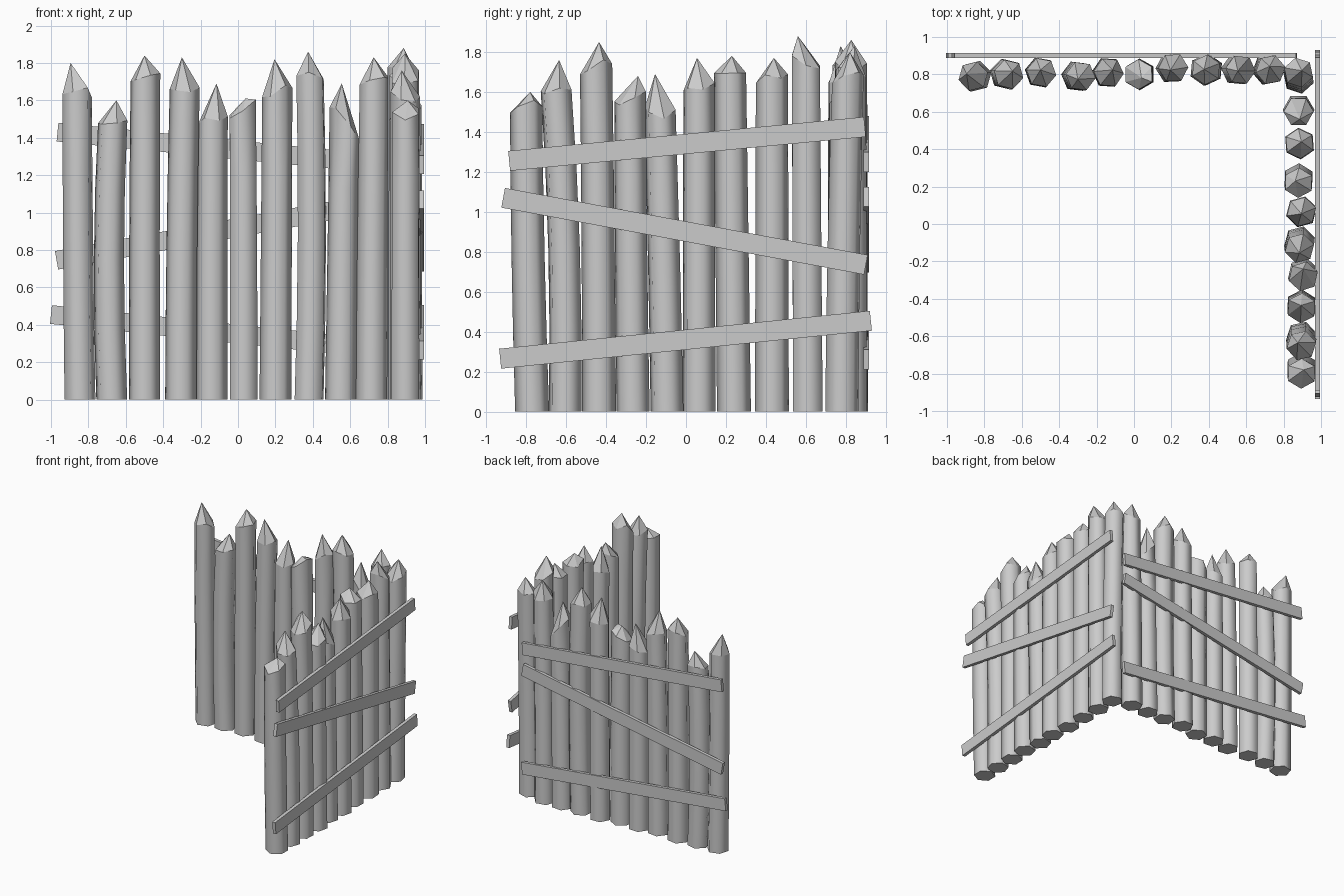
import bpy, bmesh, random
from math import cos, sin, pi
from mathutils import Vector

random.seed(4)
cube = bpy.data.objects.get("Cube")
if cube:
    bpy.data.objects.remove(cube, do_unlink=True)

wood = bpy.data.materials.new("grey_wood")
wood.use_nodes = True
GREY = (0.6, 0.6, 0.6, 1)
wood.diffuse_color = GREY
wood.node_tree.nodes["Principled BSDF"].inputs["Base Color"].default_value = GREY

SIDES = 6
RADIUS = 0.085


def in_back_row(along, across, z):
    return Vector((along, across, z))


def in_side_row(along, across, z):
    return Vector((across, along, z))


def finish(bm, name):
    bmesh.ops.recalc_face_normals(bm, faces=bm.faces)
    mesh = bpy.data.meshes.new(name)
    bm.to_mesh(mesh)
    bm.free()
    mesh.materials.append(wood)
    obj = bpy.data.objects.new(name, mesh)
    bpy.context.collection.objects.link(obj)
    return obj


def post(name, place, base, mid, top, across, low, high, tip, tip_z):
    """Bent hexagonal stake with a slanted shoulder and a hewn point."""
    bm = bmesh.new()
    turn = random.uniform(0, pi / 3)
    rings = []
    for t in (0, 0.25, 0.5, 0.75, 1):
        # quadratic bend through the base, middle and top centres
        centre = (base * (1 - t) * (1 - 2 * t) + mid * 4 * t * (1 - t)
                  + top * t * (2 * t - 1))
        radius = RADIUS * (1 - 0.05 * t)
        ring = []
        for i in range(SIDES):
            a = turn + 2 * pi * i / SIDES
            z = t * (low + high) / 2
            if t == 1:
                z += (high - low) / 2 * cos(a) + random.uniform(-0.03, 0.03)
            ring.append(bm.verts.new(place(centre + radius * cos(a),
                                           across + radius * sin(a), z)))
        rings.append(ring)
    bm.faces.new(rings[0])
    apex = bm.verts.new(place(tip, across + random.uniform(-0.02, 0.02), tip_z))
    for i in range(SIDES):
        j = (i + 1) % SIDES
        for lower, upper in zip(rings, rings[1:]):
            bm.faces.new((lower[i], lower[j], upper[j], upper[i])).smooth = True
        bm.faces.new((rings[-1][i], rings[-1][j], apex))
    # keep the foot and the shoulder crisp
    for ring in (rings[0], rings[-1]):
        for i in range(SIDES):
            bm.edges.get((ring[i], ring[(i + 1) % SIDES])).smooth = False
    return finish(bm, name)


def plank(name, place, across, start, end):
    """Flat board nailed behind a row, from one end centre to the other."""
    a, b = Vector(start), Vector(end)
    side = (b - a).normalized().orthogonal() * 0.05
    bm = bmesh.new()
    faces = []
    for depth in (-0.0135, 0.0135):
        corners = (a - side, b - side, b + side, a + side)
        faces.append([bm.verts.new(place(c.x, across + depth, c.y))
                      for c in corners])
    front, back = faces
    bm.faces.new(front)
    bm.faces.new(back)
    for i in range(4):
        j = (i + 1) % 4
        bm.faces.new((front[i], front[j], back[j], back[i]))
    return finish(bm, name)


# base, middle, top, across, low-side and high-side shoulder, tip, tip height
back_posts = [
    (-.845, -.855, -.86, .79, 1.66, 1.64, -.895, 1.8),
    (-.675, -.69, -.67, .8, 1.49, 1.51, -.65, 1.6),
    (-.5, -.5, -.495, .81, 1.72, 1.73, -.5, 1.84),
    (-.305, -.3, -.285, .79, 1.65, 1.67, -.3, 1.83),
    (-.14, -.14, -.135, .81, 1.48, 1.49, -.115, 1.69),
    (.03, .03, .025, .8, 1.52, 1.59, .04, 1.61),
    (.2, .205, .21, .835, 1.62, 1.66, .195, 1.82),
    (.38, .395, .385, .825, 1.74, 1.73, .375, 1.86),
    (.55, .56, .57, .825, 1.58, 1.4, .555, 1.69),
    (.715, .72, .73, .825, 1.66, 1.72, .725, 1.83),
]
side_posts = [
    (-.77, -.79, -.8, .895, 1.5, 1.54, -.78, 1.6),
    (-.605, -.61, -.65, .895, 1.61, 1.63, -.635, 1.76),
    (-.435, -.44, -.45, .895, 1.7, 1.76, -.435, 1.85),
    (-.265, -.275, -.28, .905, 1.54, 1.63, -.24, 1.68),
    (-.095, -.11, -.13, .885, 1.5, 1.48, -.155, 1.69),
    (.065, .065, .065, .895, 1.62, 1.65, .055, 1.77),
    (.24, .23, .22, .88, 1.71, 1.71, .23, 1.78),
    (.43, .43, .43, .885, 1.65, 1.67, .44, 1.77),
    (.61, .605, .6, .88, 1.76, 1.74, .56, 1.88),
    (.78, .79, .81, .88, 1.64, 1.7, .82, 1.8),
]
for spec in back_posts:
    post("back_post", in_back_row, *spec)
for spec in side_posts:
    post("side_post", in_side_row, *spec)

# sloping cross boards on the outer faces
for start, end in (((-.965, 1.43), (.86, 1.25)),
                   ((-.97, .745), (.86, 1.075)),
                   ((-1, .455), (.865, .26))):
    plank("back_plank", in_back_row, .902, start, end)
for start, end in (((-.885, 1.255), (.895, 1.425)),
                   ((-.915, 1.07), (.9, .735)),
                   ((-.93, .265), (.925, .455))):
    plank("side_plank", in_side_row, .982, start, end)
